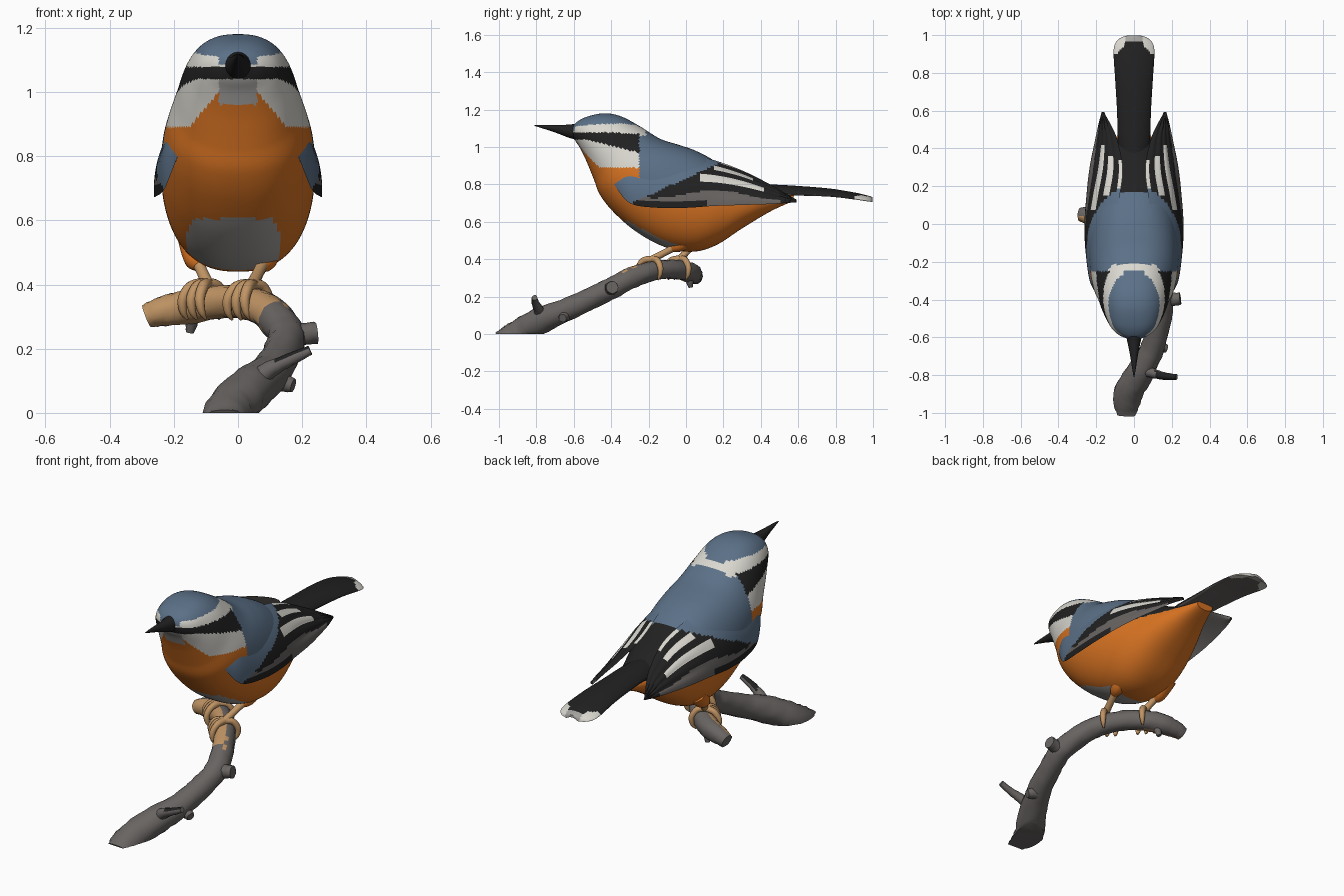
import bpy, bmesh, math, random
from mathutils import Vector

if "Cube" in bpy.data.objects:
    bpy.data.objects.remove(bpy.data.objects["Cube"])

random.seed(4)


def lin(v):
    v /= 255
    return v / 12.92 if v < 0.04 else ((v + 0.055) / 1.055) ** 2.4


def material(name, r, g, b):
    m = bpy.data.materials.new(name)
    m.diffuse_color = (lin(r), lin(g), lin(b), 1)
    m.use_nodes = True
    m.node_tree.nodes["Principled BSDF"].inputs["Base Color"].default_value = m.diffuse_color
    return m


BLUE, ORANGE, BLACK, WHITE, GREY, BARK, TAN = range(7)
MATS = [material("slate blue", 91, 112, 135), material("orange", 216, 115, 34),
        material("black", 33, 33, 33), material("off white", 218, 216, 208),
        material("light grey", 165, 163, 160), material("bark grey", 104, 100, 98),
        material("tan", 192, 148, 100)]


def spline(rows, steps):
    """Catmull-Rom through rows of numbers."""
    out = []
    for k in range(len(rows) - 1):
        p = [rows[max(0, min(len(rows) - 1, k + d))] for d in (-1, 0, 1, 2)]
        for s in range(steps):
            t = s / steps
            out.append([0.5 * (2 * b + (c - a) * t + (2 * a - 5 * b + 4 * c - d) * t * t
                               + (3 * b - a - 3 * c + d) * t ** 3) for a, b, c, d in zip(*p)])
    out.append(list(rows[-1]))
    return out


def loft(name, rings, rule, cut=False):
    """Skin closed rings; rule(centre, normal, column fraction) gives the material."""
    bm = bmesh.new()
    vs = [[bm.verts.new(p) for p in r] for r in rings]
    n, col = len(rings[0]), {}
    for a, b in zip(vs, vs[1:]):
        for j in range(n):
            f = bm.faces.new((a[j], a[(j + 1) % n], b[(j + 1) % n], b[j]))
            col[f] = (j + 0.5) / n
    for r in (vs[0], vs[-1]):
        col[bm.faces.new(r)] = 0.25
    bmesh.ops.recalc_face_normals(bm, faces=bm.faces[:])
    for f, u in col.items():
        f.material_index = rule(f.calc_center_median(), f.normal, u) if callable(rule) else rule
    if cut:  # flat foot on the ground
        bmesh.ops.bisect_plane(bm, geom=bm.verts[:] + bm.edges[:] + bm.faces[:],
                               plane_co=(0, 0, 0), plane_no=(0, 0, -1), clear_outer=True)
        for f in bmesh.ops.holes_fill(bm, edges=[e for e in bm.edges if e.is_boundary])["faces"]:
            f.material_index = BARK
    me = bpy.data.meshes.new(name)
    bm.to_mesh(me)
    bm.free()
    for m in MATS:
        me.materials.append(m)
    me.shade_smooth()
    me.set_sharp_from_angle(angle=math.radians(50))
    ob = bpy.data.objects.new(name, me)
    bpy.context.collection.objects.link(ob)
    return ob


def tube(name, pts, rule, sides=12, steps=5, ref=(0, 0, 1), rough=0.0, cut=False):
    """Round tube through (x, y, z, radius) points."""
    path = spline(pts, steps)
    rings = []
    for k, p in enumerate(path):
        d = (Vector(path[min(k + 1, len(path) - 1)][:3]) - Vector(path[max(k - 1, 0)][:3])).normalized()
        s = d.cross(Vector(ref)).normalized()
        u = s.cross(d)
        rings.append([Vector(p[:3]) + (s * math.cos(a) + u * math.sin(a)) * p[3] * (1 + random.uniform(-rough, rough))
                      for a in (2 * math.pi * j / sides for j in range(sides))])
    return loft(name, rings, rule, cut)


# Body and head: slanted oval sections (top y, z, bottom y, z, half width)
SECTIONS = [(-.612, 1.10, -.605, 1.06, .03), (-.585, 1.133, -.59, 1.03, .08), (-.53, 1.162, -.567, .995, .12),
            (-.44, 1.18, -.535, .93, .152), (-.35, 1.165, -.512, .875, .175), (-.245, 1.11, -.49, .82, .195),
            (-.14, 1.045, -.46, .745, .22), (-.04, 1.012, -.39, .655, .235), (.04, .985, -.27, .55, .24),
            (.13, .94, -.12, .468, .235), (.22, .88, .03, .44, .215), (.32, .83, .16, .475, .18),
            (.40, .79, .30, .565, .14), (.48, .77, .45, .655, .09), (.58, .75, .57, .71, .05)]


def body_colour(c, n, u):
    a, y, z = abs(c.x), c.y, c.z
    if y < -.215 and z > .885:                        # head markings
        if y > -.25:
            return WHITE if z > 1.06 else BLUE if a > .17 or z > .95 else ORANGE
        brow = 1.115 + .01 * math.sin((y + .55) * 10) - (.025 if a < .06 else 0)
        if z > brow:
            return BLUE
        if z > 1.078 - .04 * max(0, y + .42):
            return WHITE
        if z > 1.04 - .25 * max(0, y + .53):
            return BLACK
        if a < .06 and z > .96:
            return GREY
        return WHITE if z > max(.89, 1.0 - 1.2 * (a - .06)) else ORANGE
    if y > .17 and z > .74 and n.z > .1:
        return BLACK
    if y > -.25 and z > .82:
        return BLUE
    if z < .605 and y < -.03 and abs(c.x + .015) < .145 - .5 * max(0, z - .56):
        return GREY                                   # pale belly patch
    return ORANGE


rings = []
for ty, tz, by, bz, w in spline(SECTIONS, 9):
    ring = []
    for j in range(112):
        t = 2 * math.pi * j / 112
        s, k = math.sin(t), math.cos(t)
        x = w * math.copysign(abs(s) ** .82, s)
        ring.append((x, (ty + by) / 2 + k * (ty - by) / 2, (tz + bz) / 2 + k * (tz - bz) / 2))
    rings.append(ring)
loft("body", rings, body_colour)

# Beak
tube("beak", [(0, -.56, 1.082, .05), (0, -.62, 1.085, .036), (0, -.70, 1.099, .02), (0, -.77, 1.11, .009),
              (0, -.81, 1.115, .002)], BLACK, sides=20)

# Wings: (y, lower x, z, upper x, z, bulge)
WING = [(-.385, .188, .80, .18, .85, .004), (-.30, .228, .70, .168, .95, .03), (-.15, .255, .675, .118, .99, .045),
        (0, .262, .675, .10, .965, .05), (.15, .252, .685, .075, .93, .047), (.30, .235, .69, .06, .875, .035),
        (.45, .205, .695, .09, .80, .02), (.53, .187, .70, .125, .752, .012), (.592, .168, .705, .16, .715, .003)]


def wing_colour(c, n, u):
    t = u * 2 if u < .5 else (1 - u) * 2              # 0 lower edge, 1 upper edge
    if u > .5:
        return BARK
    if c.z > .745 + .46 * (c.y + .19):
        return BLUE
    if c.y < .12 and t < .09:
        return BLACK
    if t < .2 + .06 * math.sin(c.y * 9) and c.y < .5:
        return BARK
    if .08 < c.y < .42 and .42 < t < .56:
        return WHITE
    if .15 < c.y < .36 and .7 < t < .8:
        return WHITE
    if .18 < c.y < .34 and t > .93:
        return WHITE
    return BLACK


for side, label in ((1, "right"), (-1, "left")):
    rings = []
    for y, lx, lz, ux, uz, b in spline(WING, 8):
        dx, dz = ux - lx, uz - lz
        ln = math.hypot(dx, dz)
        ring = []
        for j in range(64):
            t = j / 32 if j <= 32 else 2 - j / 32
            h = 4 * t * (1 - t) * (b if j <= 32 else b - min(.03, .012 + b * .4))
            if j <= 32 and y > .12:                   # soft feather ridges
                h += .005 * abs(math.sin(t * math.pi * 5)) * min(1, (y - .12) * 6)
            ring.append((side * (lx + dx * t + dz / ln * h), y, lz + dz * t - dx / ln * h))
        rings.append(ring)
    loft(label + "_wing", rings, wing_colour)

# Tail: (y, half width, top z, thickness)
TAIL = [(.36, .07, .80, .05), (.45, .085, .80, .055), (.60, .09, .792, .05), (.77, .10, .778, .04),
        (.90, .108, .757, .032), (.955, .10, .745, .026), (.985, .072, .737, .02), (.998, .035, .732, .014)]


def tail_colour(c, n, u):
    if c.y > .90 and abs(c.x) > .045 + max(0, .95 - c.y):
        return WHITE
    if c.y > .965:
        return GREY
    if n.z < -.3:
        return BARK
    return BLACK


rings = []
for y, w, z, th in spline(TAIL, 6):
    ring = []
    for j in range(48):
        t = 2 * math.pi * j / 48
        x = math.cos(t)
        ring.append((w * x, y, z - th / 2 - .018 * x * x + th / 2 * math.sin(t)))
    rings.append(ring)
loft("tail", rings, tail_colour)


# Perch branch with stubs
def bark(c, n, u):
    return TAN if n.y < -.15 and c.y > -.33 and n.x < .75 else BARK


tube("branch", [(-.285, .05, .30, .036), (-.25, .045, .312, .044), (-.16, .02, .33, .054), (-.05, -.06, .345, .052),
                (.04, -.17, .34, .052), (.105, -.28, .305, .056), (.15, -.40, .245, .058), (.14, -.50, .195, .058),
                (.10, -.65, .125, .062), (.03, -.79, .065, .072), (-.03, -.89, 0, .078), (-.04, -.98, -.055, .078)],
     bark, sides=18, steps=5, rough=.05, cut=True)
STUBS = {"twig": [(.04, -.77, .09, .035), (.10, -.79, .135, .026), (.16, -.805, .165, .02), (.225, -.81, .195, .015)],
         "side_knob": [(.15, -.40, .24, .045), (.20, -.40, .245, .036), (.245, -.395, .25, .033)],
         "low_knob": [(.09, -.64, .11, .04), (.14, -.65, .095, .03), (.172, -.66, .085, .022)],
         "under_knob": [(-.14, .01, .32, .03), (-.145, .02, .28, .02), (-.15, .025, .25, .012)]}
for name, pts in STUBS.items():
    tube(name, pts, (lambda c, n, u: BLACK if n.z > .5 and c.x > .11 else BARK) if name == "twig" else BARK,
         ref=(0, 1, 0), rough=.06)

# Legs, thighs and gripping toes
along, fwd = Vector((.65, -.76, 0)), Vector((-.76, -.65, 0))
for label, hip, foot in (("left", Vector((-.13, .04, .48)), Vector((-.095, -.03, .402))),
                         ("right", Vector((.085, -.03, .48)), Vector((.045, -.18, .4)))):
    mid = (hip + foot) / 2
    tube(label + "_thigh", [(*(hip + Vector((0, .06, .07))), .06), (*hip, .04), (*hip.lerp(foot, .3), .018)], ORANGE,
         ref=(1, 0, 0))
    tube(label + "_leg", [(*hip, .022), (*mid, .018), (*foot, .02)], TAN, ref=(1, 0, 0))
    for k, (spread, way) in enumerate(((-.04, 1), (0, 1), (.04, 1), (0, -1))):
        pts = [(*(foot + along * spread * f + fwd * way * d + Vector((0, 0, dz))), r)
               for f, d, dz, r in ((0, 0, 0, .018), (.7, .04, -.006, .017), (1, .066, -.045, .016),
                                   (1.1, .062, -.085, .012), (1.1, .045, -.11, .004))]
        tube(f"{label}_toe_{k + 1}", pts, TAN, sides=10, ref=along)
